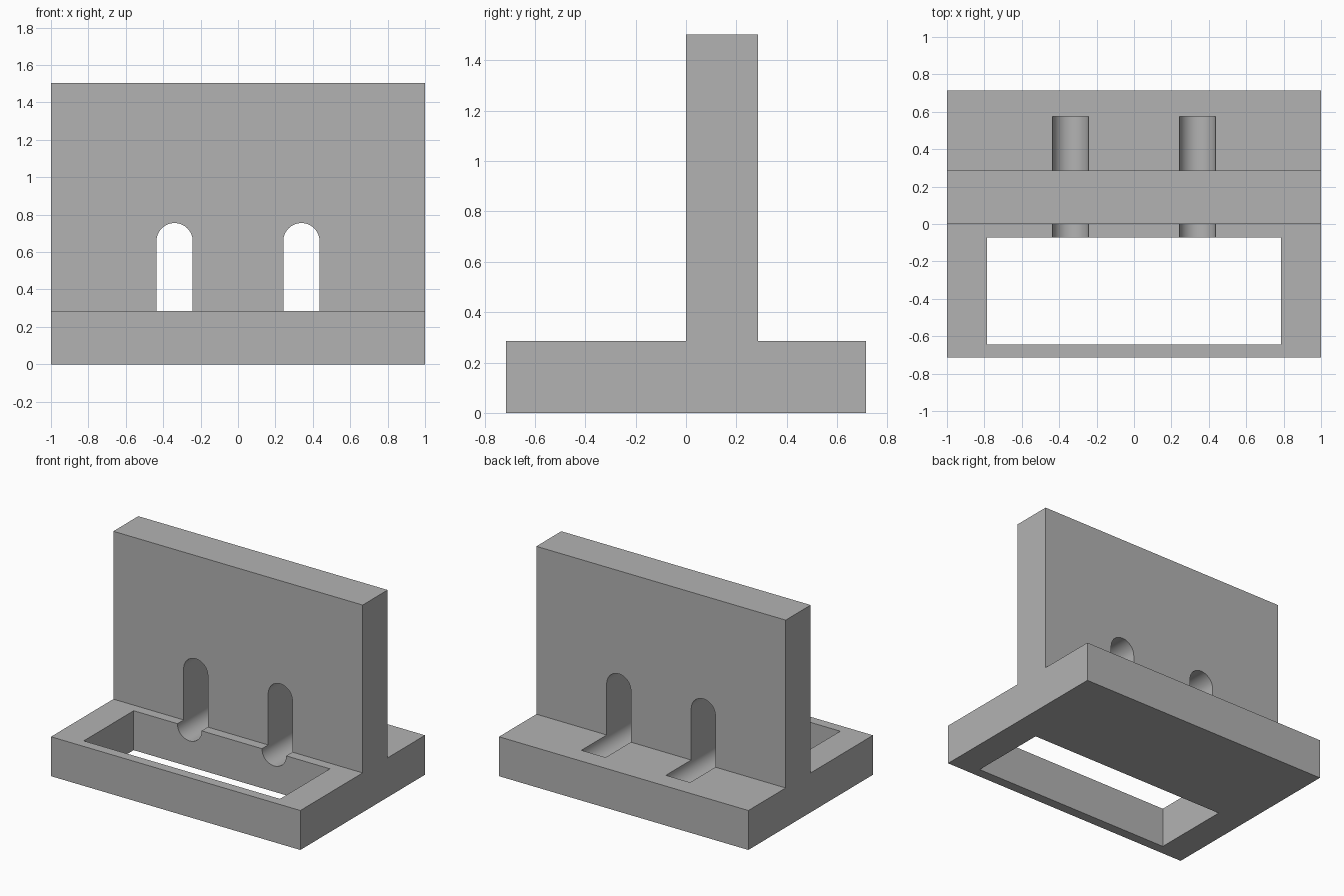
import bpy
import bmesh
from math import cos, sin, pi, radians
from mathutils import Vector

if "Cube" in bpy.data.objects:
    bpy.data.objects.remove(bpy.data.objects["Cube"], do_unlink=True)

grey = bpy.data.materials.new("plain grey")
grey.use_nodes = True
colour = (0.45, 0.45, 0.45, 1)
grey.diffuse_color = colour
grey.node_tree.nodes["Principled BSDF"].inputs["Base Color"].default_value = colour


def prism(name, outline, travel):
    """Extrude a closed outline of 3D points along a vector."""
    bm = bmesh.new()
    face = bm.faces.new([bm.verts.new(p) for p in outline])
    result = bmesh.ops.extrude_face_region(bm, geom=[face])
    moved = [v for v in result["geom"] if isinstance(v, bmesh.types.BMVert)]
    bmesh.ops.translate(bm, verts=moved, vec=Vector(travel))
    bmesh.ops.recalc_face_normals(bm, faces=bm.faces[:])
    mesh = bpy.data.meshes.new(name)
    bm.to_mesh(mesh)
    bm.free()
    mesh.materials.append(grey)
    obj = bpy.data.objects.new(name, mesh)
    bpy.context.collection.objects.link(obj)
    return obj


def cut(target, cutter):
    """Subtract the cutter for good, then discard it."""
    cutter.hide_render = True
    mod = target.modifiers.new("cut", 'BOOLEAN')
    mod.operation = 'DIFFERENCE'
    mod.solver = 'EXACT'
    mod.object = cutter
    bpy.ops.object.select_all(action='DESELECT')
    target.select_set(True)
    bpy.context.view_layer.objects.active = target
    bpy.ops.object.modifier_apply(modifier=mod.name)
    bpy.data.objects.remove(cutter, do_unlink=True)


# Base plate and upright wall share one stepped side profile
base_top, wall_top, depth = 0.286, 1.503, 0.714
wall_front, wall_back = 0.0, 0.286
side = [(-depth, 0), (depth, 0), (depth, base_top), (wall_back, base_top),
        (wall_back, wall_top), (wall_front, wall_top),
        (wall_front, base_top), (-depth, base_top)]
bracket = prism("bracket", [(-1, y, z) for y, z in side], (2, 0, 0))

# Rectangular opening through the front of the base
window = [(-0.787, -0.643), (0.787, -0.643), (0.787, -0.071), (-0.787, -0.071)]
cut(bracket, prism("window_cutter", [(x, y, -0.1) for x, y in window], (0, 0, 0.5)))

# Two round-ended slots through the wall, grooving the base behind and in front
radius, low, high, steps = 0.097, 0.284, 0.658, 24
for centre in (-0.339, 0.339):
    outline = []
    for start, z in ((0, high), (pi, low)):
        for i in range(steps + 1):
            a = start + pi * i / steps
            outline.append((centre + radius * cos(a), -0.3, z + radius * sin(a)))
    cut(bracket, prism("slot_cutter", outline, (0, 0.876, 0)))

bpy.ops.object.shade_smooth_by_angle(angle=radians(30))
